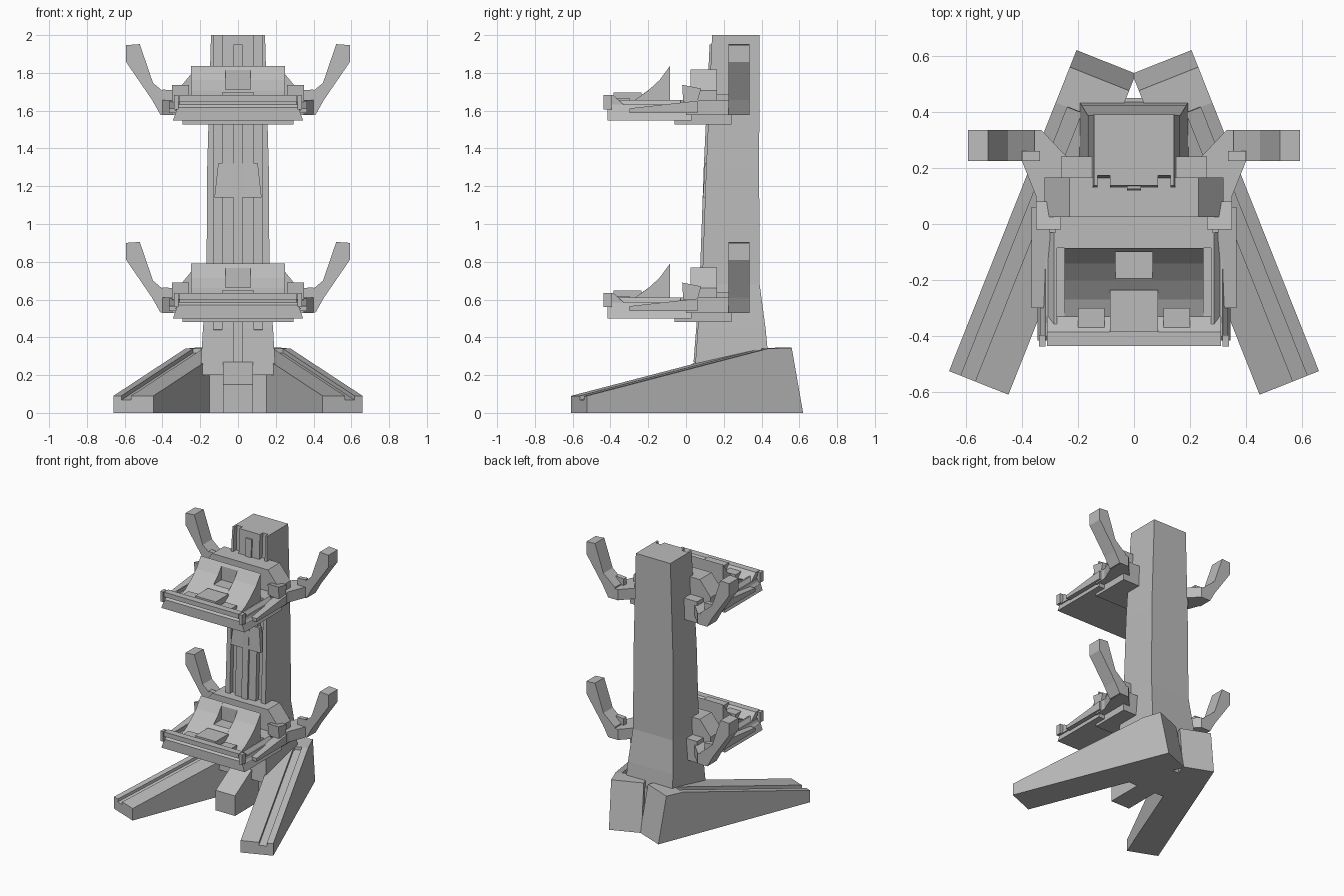
import bpy
import bmesh
from mathutils import Vector

cube = bpy.data.objects.get("Cube")
if cube:
    bpy.data.objects.remove(cube)

grey = bpy.data.materials.new("plain_grey")
grey.use_nodes = True
colour = (0.5, 0.5, 0.5, 1)
grey.diffuse_color = colour
grey.node_tree.nodes["Principled BSDF"].inputs["Base Color"].default_value = colour


def loft(name, rings, mirror=False, dz=0):
    """Skin a run of matching cross-sections and cap both ends."""
    bm = bmesh.new()
    loops = [[bm.verts.new(p) for p in ring] for ring in rings]
    n = len(loops[0])
    for a, b in zip(loops, loops[1:]):
        for i in range(n):
            j = (i + 1) % n
            bm.faces.new((a[i], a[j], b[j], b[i]))
    bm.faces.new(loops[0])
    bm.faces.new(loops[-1])
    bmesh.ops.recalc_face_normals(bm, faces=bm.faces)
    mesh = bpy.data.meshes.new(name)
    bm.to_mesh(mesh)
    bm.free()
    mesh.materials.append(grey)
    obj = bpy.data.objects.new(name, mesh)
    bpy.context.collection.objects.link(obj)
    obj.location.z = dz
    if mirror:
        mod = obj.modifiers.new("Mirror", "MIRROR")
        mod.use_bisect_axis[0] = True
    return obj


def prism(name, axis, lo, hi, pts, mirror=False, dz=0):
    """Extrude a flat profile along x, y or z."""
    def place(p, t):
        q = list(p)
        q.insert("xyz".index(axis), t)
        return q
    return loft(name, [[place(p, t) for p in pts] for t in (lo, hi)], mirror, dz)


def box(name, x, y, z, mirror=False, dz=0):
    pts = [(x[0], y[0]), (x[1], y[0]), (x[1], y[1]), (x[0], y[1])]
    return prism(name, "z", z[0], z[1], pts, mirror, dz)


# Splayed legs: grooved sections along a slanted direction, mirrored
start = Vector((0.205, 0.62, 0))
along = Vector((0.369, -0.929, 0))
across = Vector((-0.929, -0.369, 0))


def leg_ring(s, z, groove, s_floor=None):
    s_floor = s if s_floor is None else s_floor
    top = [(0, z), (0.045, z), (0.045, z - groove), (0.1, z - groove), (0.1, z), (0.228, z)]
    ring = [start + along * s + across * u + Vector((0, 0, h)) for u, h in top]
    return ring + [start + along * s_floor + across * u for u in (0.228, 0)]


loft("leg", [leg_ring(0.065, 0.345, 0, 0), leg_ring(0.2, 0.34, 0),
             leg_ring(0.201, 0.34, 0.022), leg_ring(1.232, 0.09, 0.022)], mirror=True)

# Hub between the legs and the sloped front foot
box("hub", (-0.15, 0.15), (0.13, 0.45), (0, 0.3))
prism("front_foot", "x", -0.08, 0.08,
      [(-0.15, 0), (-0.15, 0.15), (0.05, 0.27), (0.2, 0.27), (0.2, 0)])


# Mast with two grooves down its front
def mast_ring(z, w, f, b, groove):
    g = f + groove
    half = [(w, b), (w, f), (0.13, f), (0.13, g), (0.085, g), (0.085, f)]
    return [(x, y, z) for x, y in half] + [(-x, y, z) for x, y in reversed(half)]


loft("mast", [mast_ring(0.2, 0.2, 0.045, 0.445, 0), mast_ring(0.44, 0.186, 0.062, 0.422, 0),
              mast_ring(0.441, 0.186, 0.062, 0.422, 0.035), mast_ring(0.68, 0.167, 0.085, 0.39, 0.035),
              mast_ring(1.3, 0.163, 0.107, 0.387, 0.035), mast_ring(2, 0.143, 0.138, 0.39, 0.035)])
prism("mast_centre_rail", "x", -0.025, 0.025,
      [(0.04, 0.27), (0.072, 0.68), (0.094, 1.3), (0.125, 1.95), (0.2, 1.95), (0.2, 0.27)])
loft("mast_badge_plate", [
    [(-w, f, z), (w, f, z), (w, 0.13, z), (-w, 0.13, z)]
    for z, w, f in ((1.14, 0.125, 0.09), (1.32, 0.105, 0.1))])


def cradle(tag, dz):
    def bx(name, x, y, z, mirror=False):
        box(tag + name, x, y, z, mirror, dz)

    def pr(name, axis, lo, hi, pts, mirror=False):
        prism(tag + name, axis, lo, hi, pts, mirror, dz)

    # Base, layered front edge and tray
    bx("base_plate", (-0.295, 0.295), (-0.06, 0.24), (0.48, 0.53))
    loft(tag + "tray", [[(-w, f, z), (w, f, z), (w, 0.03, z), (-w, 0.03, z)]
                        for z, w, f in ((0.5, 0.345, -0.415), (0.57, 0.32, -0.415),
                                        (0.585, 0.315, -0.4))], dz=dz)
    pr("front_rail", "x", -0.31, 0.31,
       [(-0.4, 0.57), (-0.4, 0.6), (-0.435, 0.6), (-0.435, 0.635), (-0.385, 0.635), (-0.33, 0.585), (-0.33, 0.57)])
    bx("rail_clip", (0.315, 0.338), (-0.437, -0.395), (0.56, 0.635), True)
    pr("side_wall", "y", -0.4, -0.03, [(0.335, 0.55), (0.285, 0.61), (0.275, 0.61), (0.275, 0.55)], True)
    pr("side_rail", "x", 0.3, 0.365,
       [(-0.3, 0.54), (-0.3, 0.565), (0.06, 0.605), (0.06, 0.54)], True)

    # Curved saddle with a square pocket in the middle
    curve = [(-0.33, 0.56), (-0.33, 0.585), (-0.27, 0.61)]
    pr("saddle", "x", 0.066, 0.248,
       curve + [(-0.2, 0.66), (-0.14, 0.715), (-0.085, 0.79), (-0.085, 0.56)], True)
    pr("saddle_pocket", "x", -0.066, 0.066,
       curve + [(-0.195, 0.665), (-0.1, 0.665), (-0.1, 0.768), (-0.085, 0.79), (-0.085, 0.56)])
    bx("centre_pad", (-0.085, 0.085), (-0.385, -0.235), (0.57, 0.648))
    bx("side_pad", (0.105, 0.2), (-0.375, -0.3), (0.57, 0.62), True)

    # Rear housing with sloped shoulders and mast clamps
    bx("rear_deck", (-0.28, 0.28), (-0.085, 0.16), (0.52, 0.61))
    pr("rear_housing", "y", 0.025, 0.165,
       [(-0.32, 0.53), (-0.32, 0.66), (-0.23, 0.77), (0.23, 0.77), (0.32, 0.66), (0.32, 0.53)])
    bx("mast_clamp", (0.15, 0.26), (0.16, 0.24), (0.53, 0.64), True)
    pr("corner_block", "x", 0.26, 0.35,
       [(-0.015, 0.6), (-0.02, 0.69), (0.08, 0.67), (0.06, 0.6)], True)

    # Bracket and raised arm on each side
    pr("arm_bracket", "z", 0.53, 0.61,
       [(0.24, 0), (0.24, 0.24), (0.33, 0.335), (0.4, 0.335), (0.4, 0.225), (0.35, 0.1), (0.35, 0)], True)
    pr("arm", "y", 0.225, 0.335,
       [(0.355, 0.54), (0.355, 0.62), (0.45, 0.7), (0.52, 0.905), (0.592, 0.9),
        (0.592, 0.81), (0.455, 0.61), (0.41, 0.53)], True)
    pr("arm_tooth", "y", 0.225, 0.26, [(0.335, 0.6), (0.335, 0.66), (0.4, 0.665), (0.4, 0.6)], True)


for tag, dz in (("lower_", 0), ("upper_", 1.047)):
    cradle(tag, dz)
